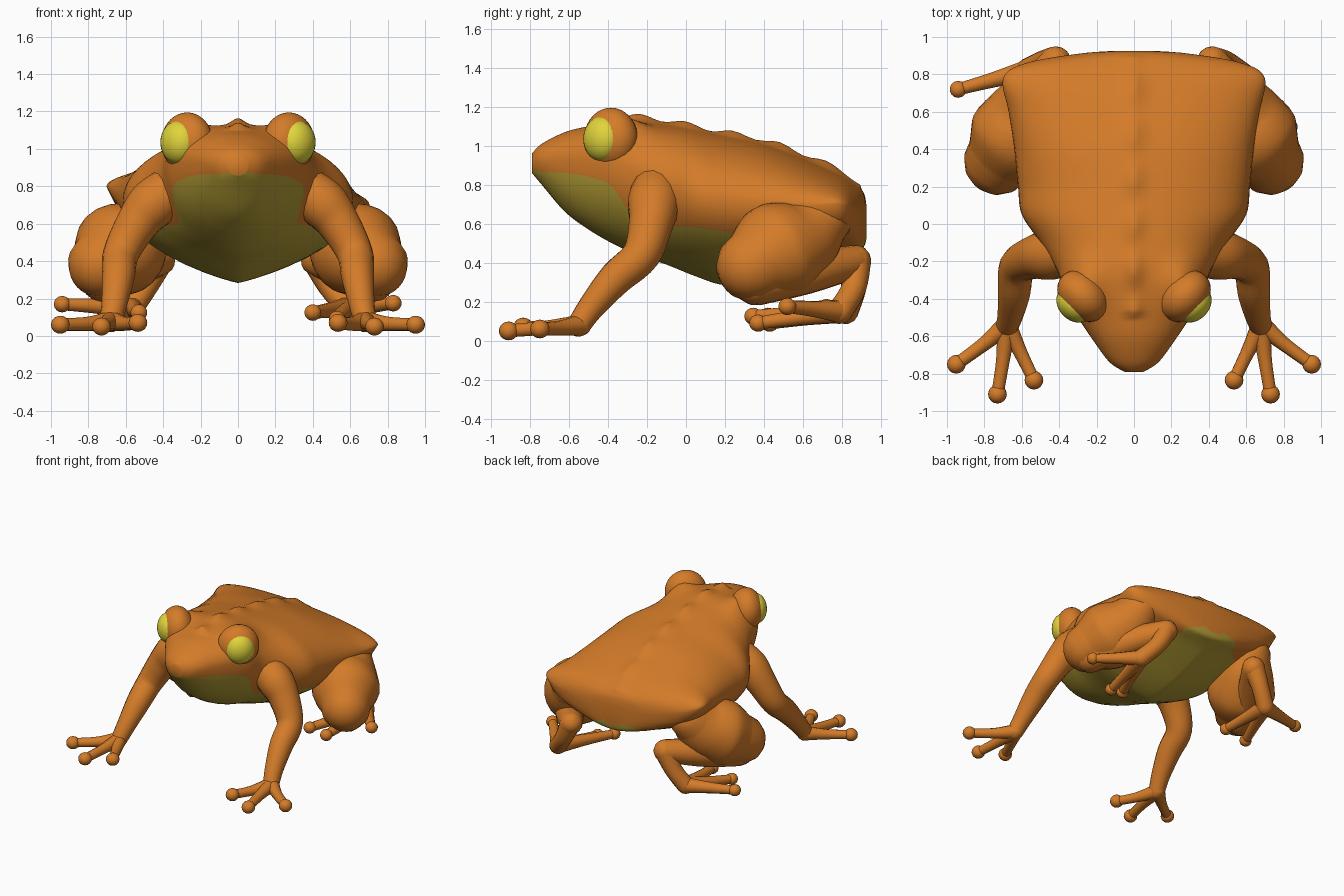
import bpy, bmesh, math
from mathutils import Vector, Matrix

if "Cube" in bpy.data.objects:
    bpy.data.objects.remove(bpy.data.objects["Cube"])


def material(name, rgb):
    m = bpy.data.materials.new(name)
    m.diffuse_color = (*rgb, 1)
    m.use_nodes = True
    m.node_tree.nodes["Principled BSDF"].inputs["Base Color"].default_value = m.diffuse_color
    return m


ORANGE = material("orange skin", (0.66, 0.20, 0.022))
OLIVE = material("olive belly", (0.45, 0.33, 0.035))
YELLOW = material("yellow eye", (0.75, 0.66, 0.045))


def finish(name, bm, mats):
    bmesh.ops.recalc_face_normals(bm, faces=bm.faces)
    for f in bm.faces:
        f.smooth = True
    me = bpy.data.meshes.new(name)
    bm.to_mesh(me)
    bm.free()
    for m in mats:
        me.materials.append(m)
    ob = bpy.data.objects.new(name, me)
    bpy.context.collection.objects.link(ob)
    return ob


def smooth_path(rows, n):
    """Catmull-Rom samples through rows of numbers."""
    out = []
    for i in range(len(rows) - 1):
        p0, p1, p2, p3 = (rows[max(0, min(len(rows) - 1, i + k))] for k in (-1, 0, 1, 2))
        for s in range(n):
            t = s / n
            out.append([0.5 * (2 * b + (c - a) * t + (2 * a - 5 * b + 4 * c - d) * t * t
                               + (3 * b - a - 3 * c + d) * t ** 3)
                        for a, b, c, d in zip(p0, p1, p2, p3)])
    out.append(list(rows[-1]))
    return out


def skin_rings(bm, rings, belly=lambda i: 0):
    n = len(rings[0])
    vs = [[bm.verts.new(p) for p in r] for r in rings]
    for a, b in zip(vs, vs[1:]):
        for i in range(n):
            j = (i + 1) % n
            bm.faces.new((a[i], a[j], b[j], b[i])).material_index = belly(i)
    bm.faces.new(vs[0])
    bm.faces.new(vs[-1])


def add_tube(bm, rows, n=5, sides=16):
    """Round-ended limb through (x, y, z, radius) rows."""
    pts = [(Vector(p[:3]), p[3]) for p in smooth_path(rows, n)]
    d0 = (pts[0][0] - pts[1][0]).normalized()
    d1 = (pts[-1][0] - pts[-2][0]).normalized()

    def cap(p, r, d):
        return [(p + d * r * math.sin(a), r * math.cos(a))
                for a in (math.radians(k) for k in (25, 50, 70, 84))]
    pts = cap(*pts[0], d0)[::-1] + pts + cap(*pts[-1], d1)
    rings, t0, u = [], None, None
    for i, (p, r) in enumerate(pts):
        t = (pts[min(i + 1, len(pts) - 1)][0] - pts[max(i - 1, 0)][0]).normalized()
        u = t.orthogonal().normalized() if u is None else t0.rotation_difference(t) @ u
        v, t0 = t.cross(u), t
        rings.append([p + r * (u * math.cos(a) + v * math.sin(a))
                      for a in (2 * math.pi * k / sides for k in range(sides))])
    skin_rings(bm, rings)


def add_ball(bm, loc, radii, turn=0.0, seg=20):
    m = (Matrix.Translation(loc) @ Matrix.Rotation(turn, 4, 'Z')
         @ Matrix.Diagonal((*radii, 1)))
    bmesh.ops.create_uvsphere(bm, u_segments=seg, v_segments=seg * 2 // 3, radius=1, matrix=m)


# Body: y, half width, top z, widest z, colour edge z, bottom z, belly taper
SECTIONS = [
    (-.79, .05, .96, .91, .875, .86, 1),
    (-.74, .13, 1.01, .92, .865, .80, 1),
    (-.62, .22, 1.07, .93, .86, .66, 1),
    (-.50, .30, 1.10, .93, .84, .57, 1),
    (-.38, .37, 1.12, .92, .79, .50, 1.1),
    (-.25, .41, 1.13, .86, .61, .44, 1.2),
    (-.10, .50, 1.11, .78, .59, .39, 1.4),
    (.05, .60, 1.08, .74, .58, .33, 1.6),
    (.20, .62, 1.05, .72, .56, .285, 1.7),
    (.40, .64, 1.01, .72, .53, .30, 1.7),
    (.60, .67, .94, .73, .51, .36, 1.7),
    (.78, .70, .86, .75, .49, .43, 1.7),
    (.86, .58, .81, .71, .50, .46, 1.4),
    (.91, .30, .76, .66, .52, .48, 1),
    (.925, .12, .70, .62, .55, .52, 1)]
UP, MID, LOW = 16, 3, 7


def body_ring(y, w, zt, zm, zc, zb, k):
    half = []
    for i in range(UP):
        a = math.pi / 2 * (i / UP) ** 1.35
        x, z = w * math.sin(a), zm + (zt - zm) * math.cos(a)
        # brow swelling behind the eyes and knobbly spine ridge
        z += .07 * math.exp(-((x - .27) / .1) ** 2 - ((y + .32) / .13) ** 2)
        if -.5 < y < .9:
            z += (.022 + .012 * math.cos(y * 26)) * math.exp(-(x / .045) ** 2)
        half.append((x, z))
    tc = math.asin(max(0.02, min(0.98, (zm - zc) / (zm - zb))))
    angles = [tc * i / MID for i in range(MID)]
    angles += [tc + (math.pi / 2 - tc) * i / LOW for i in range(LOW + 1)]
    for a in angles:
        half.append((w * max(0, math.cos(a)) ** k, zm - (zm - zb) * math.sin(a)))
    lean = 0.07 * max(0, min(1, (y - .2) / .5))
    pts = half + [(-x, z) for x, z in half[-2:0:-1]]
    return [Vector((x, y, z - lean * x)) for x, z in pts]


HALF = UP + MID + LOW
bm = bmesh.new()
skin_rings(bm, [body_ring(*r) for r in smooth_path(SECTIONS, 5)],
           lambda i: int((i if i < HALF else 2 * HALF - 1 - i) >= UP + MID))
finish("body", bm, [ORANGE, OLIVE])

# Hind foot: ankle and toe tips differ on each side
HIND = {1: ((.59, .79, .15), [(.83, .52, .175), (.53, .37, .09), (.40, .345, .125)]),
        -1: ((.57, .82, .15), [(.94, .72, .17), (.71, .43, .09), (.53, .42, .125)])}

for s, side in ((1, "right"), (-1, "left")):
    # Eye and socket
    turn = math.radians(-90 + 45 * s)
    bm = bmesh.new()
    add_ball(bm, (s * .272, -.385, 1.035), (.12, .155, .16), turn, 28)
    finish(side + "_eye_socket", bm, [ORANGE])
    bm = bmesh.new()
    add_ball(bm, (s * .318, -.43, 1.035), (.085, .108, .115), turn, 28)
    finish(side + "_eye", bm, [YELLOW])

    # Front leg with three fingers
    bm = bmesh.new()
    add_tube(bm, [(s * .37, -.15, .77, .13), (s * .46, -.165, .70, .135), (s * .54, -.18, .60, .115),
                  (s * .625, -.23, .44, .097), (s * .64, -.36, .32, .088),
                  (s * .66, -.48, .18, .07), (s * .68, -.55, .08, .06)])
    for x, y, z in ((.95, -.75, .06), (.73, -.91, .05), (.535, -.835, .07)):
        add_tube(bm, [(s * .68, -.54, .08, .055), (s * (.35 + x * .48), -.27 + y * .5, .065, .038),
                      (s * x, y, z, .034)], sides=12)
        add_ball(bm, (s * x, y, z), (.05, .05, .048), seg=16)
    finish(side + "_front_leg", bm, [ORANGE])

    # Thigh and shin
    bm = bmesh.new()
    add_tube(bm, [(s * .53, .70, .62, .15), (s * .57, .6, .53, .21), (s * .64, .46, .455, .25),
                  (s * .725, .34, .385, .185)], sides=24)
    add_tube(bm, [(s * .72, .36, .30, .12), (s * .6, .62, .35, .11), (s * .42, .865, .405, .085)])
    finish(side + "_hind_leg", bm, [ORANGE])

    # Hind foot with three toes
    bm = bmesh.new()
    ankle, tips = HIND[s]
    ax, ay, az = ankle
    add_tube(bm, [(s * .42, .87, .41, .08), (s * .49, .86, .27, .065), (s * ax, ay, az, .065)])
    for x, y, z in tips:
        add_tube(bm, [(s * ax, ay, az, .06), (s * (ax + x) / 2, (ay + y) / 2, (az + z) / 2, .042),
                      (s * x, y, z, .033)], sides=12)
        add_ball(bm, (s * x, y, z), (.046, .046, .044), seg=14)
    finish(side + "_hind_foot", bm, [ORANGE])
